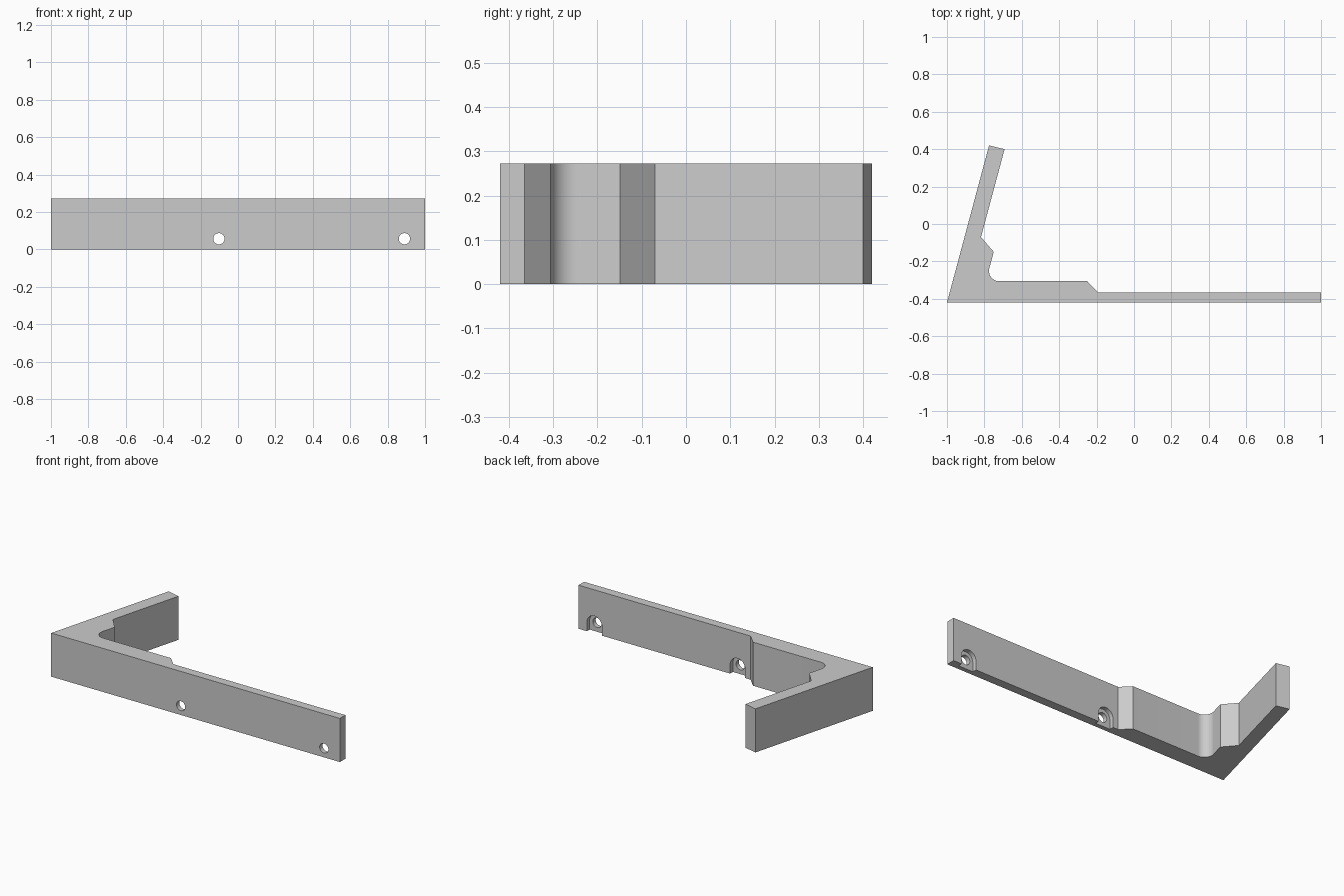
import bpy, bmesh
from math import sin, cos, tan, pi, radians
from mathutils import Vector

if "Cube" in bpy.data.objects:
    bpy.data.objects.remove(bpy.data.objects["Cube"], do_unlink=True)

HEIGHT = 0.273
FRONT, ARM_BACK, PAD_BACK = -0.42, -0.365, -0.306
LEAN = radians(75)            # angle of the short arm
HOLE_Z, HOLE_R = 0.057, 0.03
POCKET_R, POCKET_FLOOR = 0.052, -0.392

grey = bpy.data.materials.new("plain grey")
grey.use_nodes = True
grey.diffuse_color = (0.6, 0.6, 0.6, 1)
grey.node_tree.nodes["Principled BSDF"].inputs["Base Color"].default_value = (0.6, 0.6, 0.6, 1)


def prism(name, points, offset):
    """Extrude a flat outline along the offset vector."""
    bm = bmesh.new()
    face = bm.faces.new([bm.verts.new(p) for p in points])
    new = bmesh.ops.extrude_face_region(bm, geom=[face])["geom"]
    bmesh.ops.translate(bm, vec=offset, verts=[v for v in new if isinstance(v, bmesh.types.BMVert)])
    bmesh.ops.recalc_face_normals(bm, faces=bm.faces)
    mesh = bpy.data.meshes.new(name)
    bm.to_mesh(mesh)
    bm.free()
    mesh.materials.append(grey)
    obj = bpy.data.objects.new(name, mesh)
    bpy.context.collection.objects.link(obj)
    return obj


def arc(cx, cy, r, start, end, steps):
    return [(cx + r * cos(start + (end - start) * i / steps),
             cy + r * sin(start + (end - start) * i / steps)) for i in range(steps + 1)]


# Rounded inner corner between the pad and the leaning arm
r = 0.055
corner_x = -0.792
fillet = arc(corner_x + r / tan(LEAN / 2), PAD_BACK + r, r, -pi / 2, -pi - (pi / 2 - LEAN), 16)

# Bracket outline seen from above
outline = [(-1, FRONT), (1, FRONT), (1, ARM_BACK), (-0.192, ARM_BACK), (-0.25, PAD_BACK)]
outline += fillet
outline += [(-0.75, -0.149), (-0.818, -0.07), (-0.692, 0.4), (-0.775, 0.42)]
bracket = prism("angled_bracket", [(x, y, 0) for x, y in outline], Vector((0, 0, HEIGHT)))

# Screw holes, each with an arched pocket open at the back and bottom
cutters = []
for x in (-0.102, 0.89):
    circle = arc(x, HOLE_Z, HOLE_R, 0, 2 * pi, 32)[:-1]
    arch = arc(x, HOLE_Z, POCKET_R, 0, pi, 24) + [(x - POCKET_R, -0.05), (x + POCKET_R, -0.05)]
    cutters.append(prism("hole_cutter", [(px, -0.5, pz) for px, pz in circle], Vector((0, 0.3, 0))))
    cutters.append(prism("pocket_cutter", [(px, POCKET_FLOOR, pz) for px, pz in arch], Vector((0, 0.15, 0))))

bpy.context.view_layer.objects.active = bracket
for cutter in cutters:
    cutter.hide_render = True
    mod = bracket.modifiers.new("cut", "BOOLEAN")
    mod.operation, mod.solver, mod.object = "DIFFERENCE", "EXACT", cutter
    bpy.ops.object.modifier_apply(modifier=mod.name)
    bpy.data.objects.remove(cutter, do_unlink=True)

# Smooth the rounded faces only
bpy.ops.object.select_all(action="DESELECT")
bracket.select_set(True)
bpy.ops.object.shade_smooth_by_angle(angle=radians(30))
